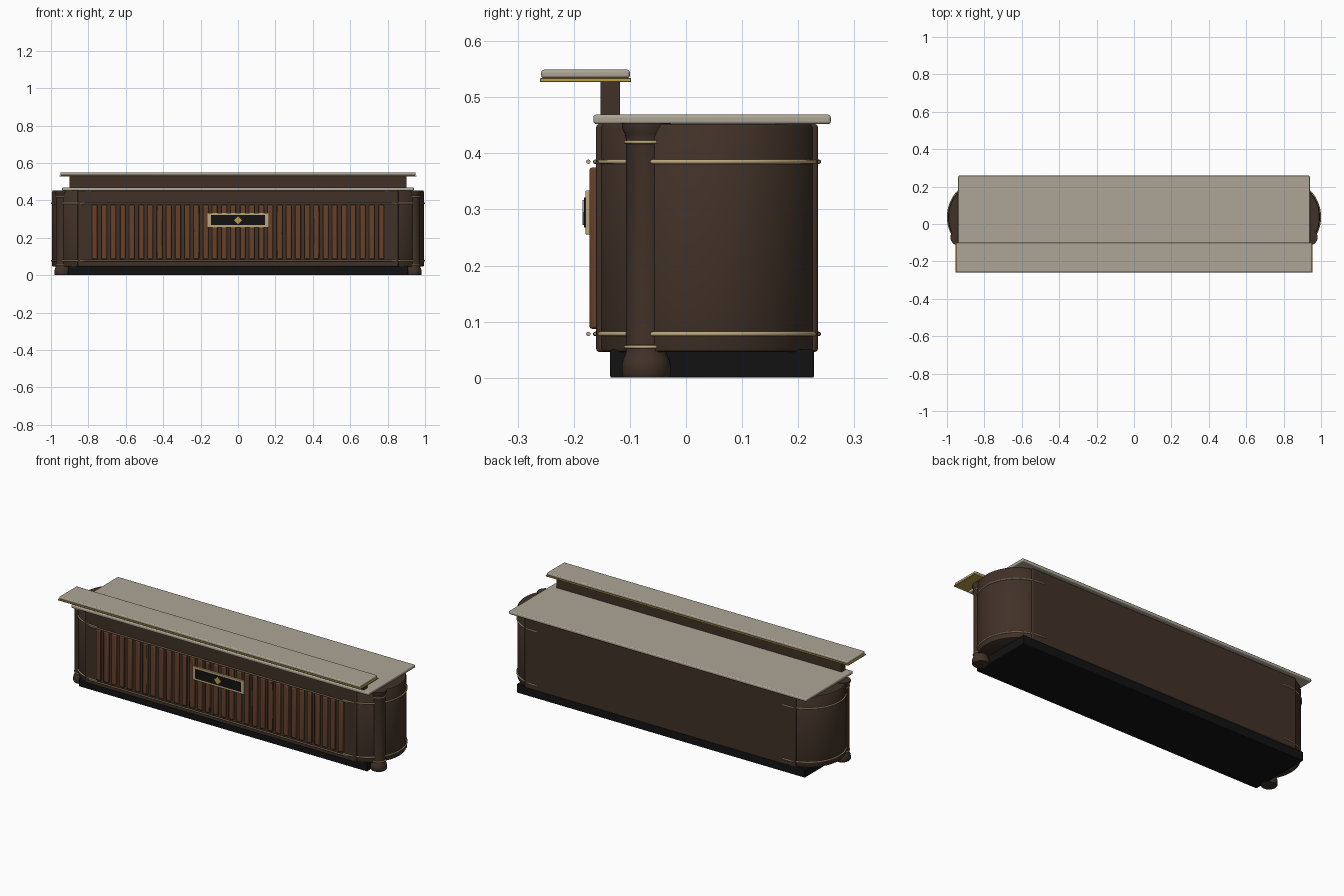
import bpy, bmesh, math
from mathutils import Matrix

if "Cube" in bpy.data.objects:
    bpy.data.objects.remove(bpy.data.objects["Cube"])


def mat(name, rgb):
    m = bpy.data.materials.new(name)
    m.diffuse_color = (*rgb, 1)
    m.use_nodes = True
    m.node_tree.nodes["Principled BSDF"].inputs["Base Color"].default_value = m.diffuse_color
    return m


WOOD = mat("dark walnut", (0.052, 0.031, 0.021))
RUST = mat("chestnut slats", (0.13, 0.05, 0.022))
STONE = mat("pale stone", (0.42, 0.38, 0.31))
GOLD = mat("gold", (0.50, 0.34, 0.06))
BRASS = mat("pale brass", (0.50, 0.38, 0.20))
BLACK = mat("black", (0.006, 0.006, 0.006))


def finish(name, bm, material, bevel=0, segs=2):
    bmesh.ops.recalc_face_normals(bm, faces=bm.faces)
    me = bpy.data.meshes.new(name)
    bm.to_mesh(me)
    bm.free()
    ob = bpy.data.objects.new(name, me)
    bpy.context.collection.objects.link(ob)
    me.materials.append(material)
    if bevel:
        b = ob.modifiers.new("bevel", "BEVEL")
        b.width, b.segments, b.limit_method = bevel, segs, 'ANGLE'
    bpy.ops.object.select_all(action='DESELECT')
    ob.select_set(True)
    bpy.context.view_layer.objects.active = ob
    bpy.ops.object.shade_smooth_by_angle(angle=math.radians(35))
    return ob


def add_box(bm, x0, x1, y0, y1, z0, z1):
    m = Matrix.Translation(((x0 + x1) / 2, (y0 + y1) / 2, (z0 + z1) / 2))
    m = m @ Matrix.Diagonal((x1 - x0, y1 - y0, z1 - z0, 1))
    bmesh.ops.create_cube(bm, size=1, matrix=m)


def box(name, x0, x1, y0, y1, z0, z1, material, bevel=0, segs=2):
    bm = bmesh.new()
    add_box(bm, x0, x1, y0, y1, z0, z1)
    return finish(name, bm, material, bevel, segs)


def lathe(name, profile, cx, cy, material, n=32):
    """Turn a (radius, height) profile about a vertical axis."""
    bm = bmesh.new()
    rings = [[bm.verts.new((cx + r * math.cos(2 * math.pi * i / n),
                            cy + r * math.sin(2 * math.pi * i / n), z))
              for i in range(n)] for r, z in profile]
    for a, b in zip(rings, rings[1:]):
        for i in range(n):
            j = (i + 1) % n
            bm.faces.new((a[i], a[j], b[j], b[i]))
    bm.faces.new(rings[0])
    bm.faces.new(rings[-1])
    return finish(name, bm, material)


def tube(name, pts, r, material, closed=False):
    """Round rod along a horizontal path."""
    cu = bpy.data.curves.new(name, 'CURVE')
    cu.dimensions = '3D'
    cu.bevel_depth, cu.bevel_resolution, cu.use_fill_caps = r, 2, True
    sp = cu.splines.new('POLY')
    sp.points.add(len(pts) - 1)
    for p, co in zip(sp.points, pts):
        p.co = (*co, 1)
    sp.use_cyclic_u = closed
    ob = bpy.data.objects.new(name, cu)
    bpy.context.collection.objects.link(ob)
    cu.materials.append(material)
    return ob


CY, R, CX = 0.0375, 0.1975, 0.797     # rounded end centre and radius
BANDS = (("lower", 0.078), ("upper", 0.385))

# Plinth and main body
box("plinth", -0.91, 0.91, -0.135, 0.228, 0, 0.05, BLACK, 0.003)
box("body", -0.857, 0.857, CY - R, CY + R, 0.046, 0.452, WOOD, 0.005)

# Rounded ends with brass bands and corner columns
for side, s in (("left", -1), ("right", 1)):
    lathe(side + "_rounded_end",
          [(R - 0.006, 0.046), (R - 0.002, 0.048), (R, 0.053), (R, 0.446), (R - 0.004, 0.452)],
          s * CX, CY, WOOD, 64)
    for label, z in BANDS:
        arc = [(s * (CX + (R + 0.002) * math.cos(a)), CY + (R + 0.002) * math.sin(a), z)
               for a in (math.radians(-90 + 180 * i / 32) for i in range(33))]
        arc = [(s * (CX - 0.02), arc[0][1], z)] + arc + [(s * (CX - 0.02), arc[-1][1], z)]
        tube(f"{side}_{label}_end_band", arc, 0.004, BRASS)

    px, py = s * 0.938, -0.071
    lathe(side + "_column",
          [(0.040, 0), (0.0435, 0.005), (0.0435, 0.024), (0.041, 0.034), (0.037, 0.042),
           (0.036, 0.05), (0.036, 0.426), (0.038, 0.434), (0.0435, 0.446), (0.0435, 0.454)],
          px, py, WOOD)
    for label, z in (("lower", 0.055), ("upper", 0.42)):
        ring = [(px + 0.037 * math.cos(2 * math.pi * i / 32),
                 py + 0.037 * math.sin(2 * math.pi * i / 32), z) for i in range(32)]
        tube(f"{side}_{label}_column_ring", ring, 0.003, BRASS, True)

# Front rods
for label, z in BANDS:
    tube(label + "_front_rod", [(-0.82, -0.174, z), (0.82, -0.174, z)], 0.004, BRASS)

# Fluted front
bm = bmesh.new()
COUNT, W = 32, 0.030
for i in range(COUNT):
    x = -0.765 + 1.53 * i / (COUNT - 1)
    add_box(bm, x - W / 2, x + W / 2, -0.172, -0.155, 0.087, 0.375)
finish("front_slats", bm, RUST, 0.005, 2)

# Plaque with frame, dark panel and diamond
box("plaque_frame", -0.163, 0.163, -0.179, -0.168, 0.255, 0.334, BRASS, 0.002)
box("plaque_panel", -0.145, 0.145, -0.182, -0.175, 0.268, 0.321, BLACK)
bm = bmesh.new()
bmesh.ops.create_cube(bm, size=1, matrix=Matrix.Translation((0, -0.182, 0.2945))
                      @ Matrix.Rotation(math.pi / 4, 4, 'Y')
                      @ Matrix.Diagonal((0.031, 0.005, 0.031, 1)))
finish("plaque_diamond", bm, GOLD)

# Counter top, riser and raised shelf
box("counter_top", -0.94, 0.94, -0.165, 0.258, 0.452, 0.469, STONE, 0.005, 3)
box("shelf_riser", -0.90, 0.90, -0.152, -0.118, 0.466, 0.529, WOOD)
box("shelf_gold_trim", -0.955, 0.955, -0.26, -0.098, 0.527, 0.534, GOLD, 0.001)
box("shelf_top", -0.95, 0.95, -0.258, -0.1, 0.534, 0.549, STONE, 0.005, 3)
